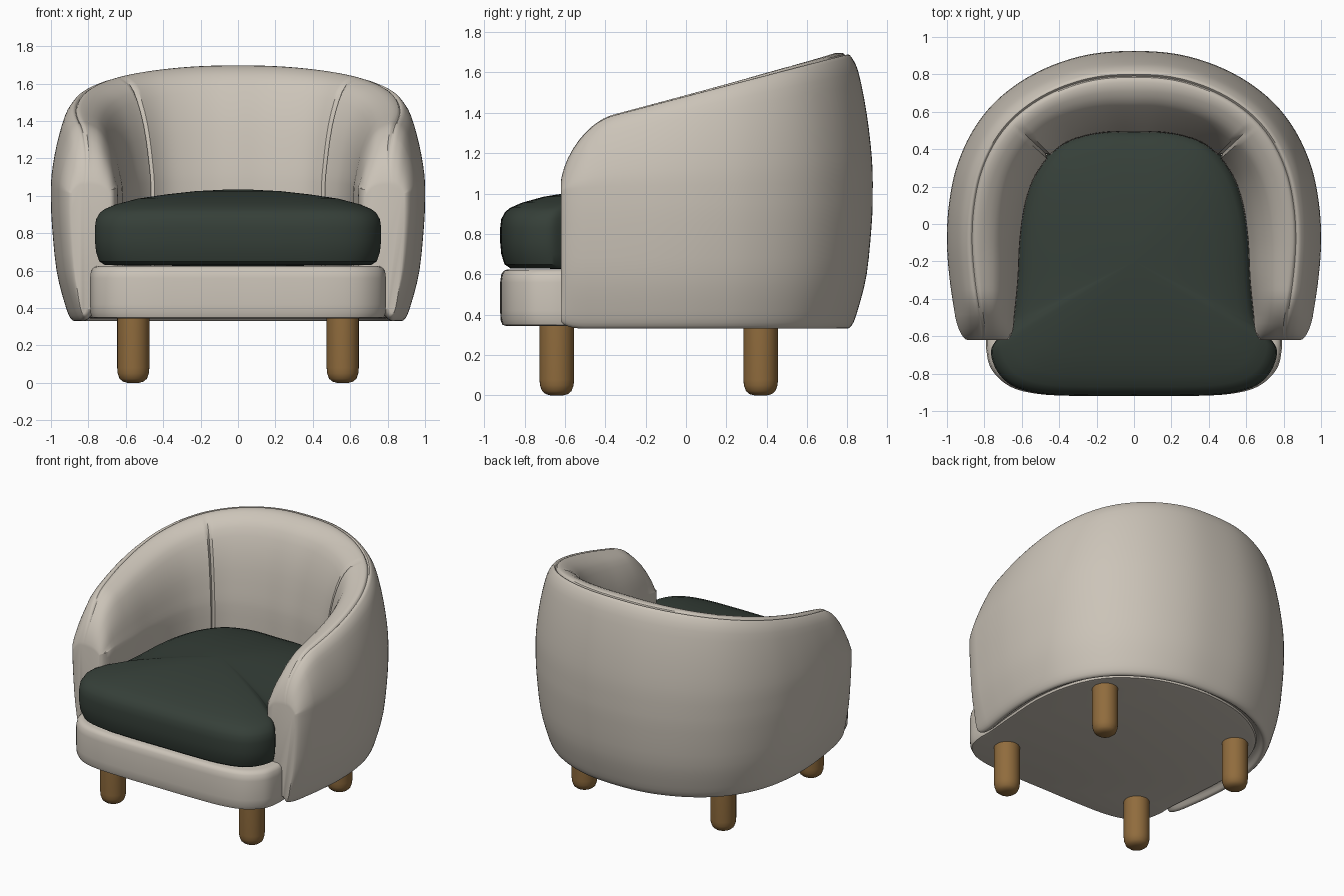
import bpy, bmesh, math
from mathutils import Vector

if "Cube" in bpy.data.objects:
    bpy.data.objects.remove(bpy.data.objects["Cube"])


def material(name, rgb):
    m = bpy.data.materials.new(name)
    m.diffuse_color = (*rgb, 1)
    m.use_nodes = True
    m.node_tree.nodes["Principled BSDF"].inputs["Base Color"].default_value = m.diffuse_color
    return m


CREAM = material("cream fabric", (0.60, 0.55, 0.48))
GREEN = material("dark green fabric", (0.036, 0.050, 0.040))
WOOD = material("oak wood", (0.28, 0.15, 0.047))


def spline(pts, n, closed=False):
    """Catmull-Rom curve through the points, n samples per span."""
    pts = [Vector(p) for p in pts]
    c = len(pts)
    at = (lambda i: pts[i % c]) if closed else (lambda i: pts[max(0, min(c - 1, i))])
    out = []
    for i in range(c if closed else c - 1):
        a, b, d, e = at(i - 1), at(i), at(i + 1), at(i + 2)
        for k in range(n):
            t = k / n
            out.append(0.5 * (2 * b + (d - a) * t + (2 * a - 5 * b + 4 * d - e) * t ** 2
                              + (3 * b - a - 3 * d + e) * t ** 3))
    if not closed:
        out.append(pts[-1])
    return out


def loft(name, rings, mat, angle=35):
    """Skin a list of closed rings and cap both ends."""
    bm = bmesh.new()
    vr = [[bm.verts.new(p) for p in r] for r in rings]
    n = len(vr[0])
    for a, b in zip(vr, vr[1:]):
        for i in range(n):
            j = (i + 1) % n
            bm.faces.new((a[i], a[j], b[j], b[i]))
    bm.faces.new(vr[0])
    bm.faces.new(vr[-1])
    bmesh.ops.recalc_face_normals(bm, faces=bm.faces)
    me = bpy.data.meshes.new(name)
    bm.to_mesh(me)
    bm.free()
    me.materials.append(mat)
    ob = bpy.data.objects.new(name, me)
    bpy.context.collection.objects.link(ob)
    bpy.ops.object.select_all(action='DESELECT')
    ob.select_set(True)
    bpy.context.view_layer.objects.active = ob
    bpy.ops.object.shade_smooth_by_angle(angle=math.radians(angle))
    return ob


def mirrored(half):
    """Full path from a right-hand half ending on the centre line."""
    return half + [(-x, y) for x, y in half[-2::-1]]


# Curved shell: arms and back in one sweep between an outer and an inner path
OUTER = [(.955, -.5), (.985, -.3), (1, -.1), (.99, .1), (.95, .3), (.87, .485),
         (.755, .64), (.6, .765), (.42, .855), (.22, .91), (0, .925)]
INNER = [(.64, -.5), (.62, -.3), (.61, -.1), (.59, .06), (.56, .18), (.52, .27),
         (.455, .36), (.37, .43), (.26, .47), (.13, .49), (0, .49)]
STEPS = 8


def section(o, i, bend=0.0, dip=0.0):
    """Cross-section of the wall; bend rounds the arm fronts, dip cuts the seam."""
    o, i = Vector(o), Vector(i)
    d = (i - o).normalized()
    w = (i - o).length - dip
    k = 1 - 0.5 * bend
    y = o.y + d.y * 0.14
    h = 0.38 + 0.267 * (y + 0.4)
    if y < -0.36:
        h *= math.sqrt(max(0, 1 - ((-0.36 - y) / 0.265) ** 2))
    up = 0.06 * bend
    low = [(.17, .36), (.135, .332), (.105, .345), (.075, .42), (.03, .6), (.005, .85)]
    outer = [(0, 0), (.004, .25), (.03, .57), (.07, .86), (.105, .97), (.125, .99),
             (.135, .975), (.15, 1.0)]
    inner = [(.5, .985), (.7, .88), (.87, .6), (.97, .25), (1, 0)]
    pts = [(a * k, z + up * (1 - z)) for a, z in low]
    pts += [(a * k, 1 + h * f) for a, f in outer]
    pts += [(a * w, 1 + h * f) for a, f in inner]
    pts += [(w, .6), (.97 * w, .42), (.65 * w, .38)]
    return [Vector((o.x + d.x * p.x, o.y + d.y * p.x, p.y))
            for p in spline(pts, 3, closed=True)]


def arm_front(side):
    """Rounded end stations of an arm, from the body outwards."""
    rings = []
    for deg in (15, 30, 45, 60, 75, 90):
        a = math.radians(deg)
        s, c = math.sin(a), 1 - math.cos(a)
        y = -0.5 - 0.12 * s
        rings.append(section((side * (.955 - .025 * s - .04 * c), y),
                             (side * (.64 + .04 * c), y), bend=c))
    return rings


outer = spline(mirrored(OUTER), STEPS)
inner = spline(mirrored(INNER), STEPS)
seams = (6 * STEPS, 14 * STEPS)
body = [section(o, i, dip=0.022 if n in seams else 0)
        for n, (o, i) in enumerate(zip(outer, inner))]
loft("arm_and_back_shell", arm_front(1)[::-1] + body + arm_front(-1), CREAM)


def pad(name, half, profile, mat, cy):
    """Cushion: an outline scaled about (0, cy) through (scale, z) levels."""
    full = half + [(-x, y) for x, y in half[-2:0:-1]]
    ring = spline(full, 6, closed=True)
    loft(name, [[(p.x * s, cy + (p.y - cy) * s, z) for p in ring] for s, z in profile], mat)


# Upholstered base under the cushion, running back inside the shell
pad("seat_base",
    [(0, -.92), (.25, -.92), (.5, -.91), (.66, -.87), (.76, -.78), (.79, -.67), (.79, -.55),
     (.81, -.3), (.82, 0), (.76, .3), (.62, .53), (.35, .7), (0, .76)],
    [(.96, .345), (.985, .35), (.997, .375), (1, .42), (1, .56), (.992, .6),
     (.975, .618), (.95, .625), (.3, .625)], CREAM, -.2)

# Loose seat cushion with a wide front and a crowned top
pad("seat_cushion",
    [(0, -.92), (.25, -.92), (.48, -.91), (.64, -.87), (.73, -.79), (.765, -.68), (.72, -.6),
     (.66, -.52), (.635, -.35), (.62, -.1), (.59, .1), (.52, .29), (.4, .43), (.22, .495),
     (0, .5)],
    [(.3, .625), (.93, .63), (.97, .65), (.992, .7), (1, .76), (1, .83), (.992, .875),
     (.98, .89), (.965, .91), (.93, .93), (.85, .955), (.7, .985), (.5, 1.008),
     (.3, 1.025), (.1, 1.033), (.02, 1.034)], GREEN, -.2)

# Four round legs with softened feet
for row, y in (("front", -.64), ("rear", .37)):
    for side, x in (("left", -.56), ("right", .56)):
        levels = [(.03, 0), (.055, .007), (.073, .022), (.083, .05), (.086, .08), (.086, .37)]
        loft(f"{row}_{side}_leg",
             [[(x + r * math.cos(t * math.pi / 16), y + r * math.sin(t * math.pi / 16), z)
               for t in range(32)] for r, z in levels], WOOD)
